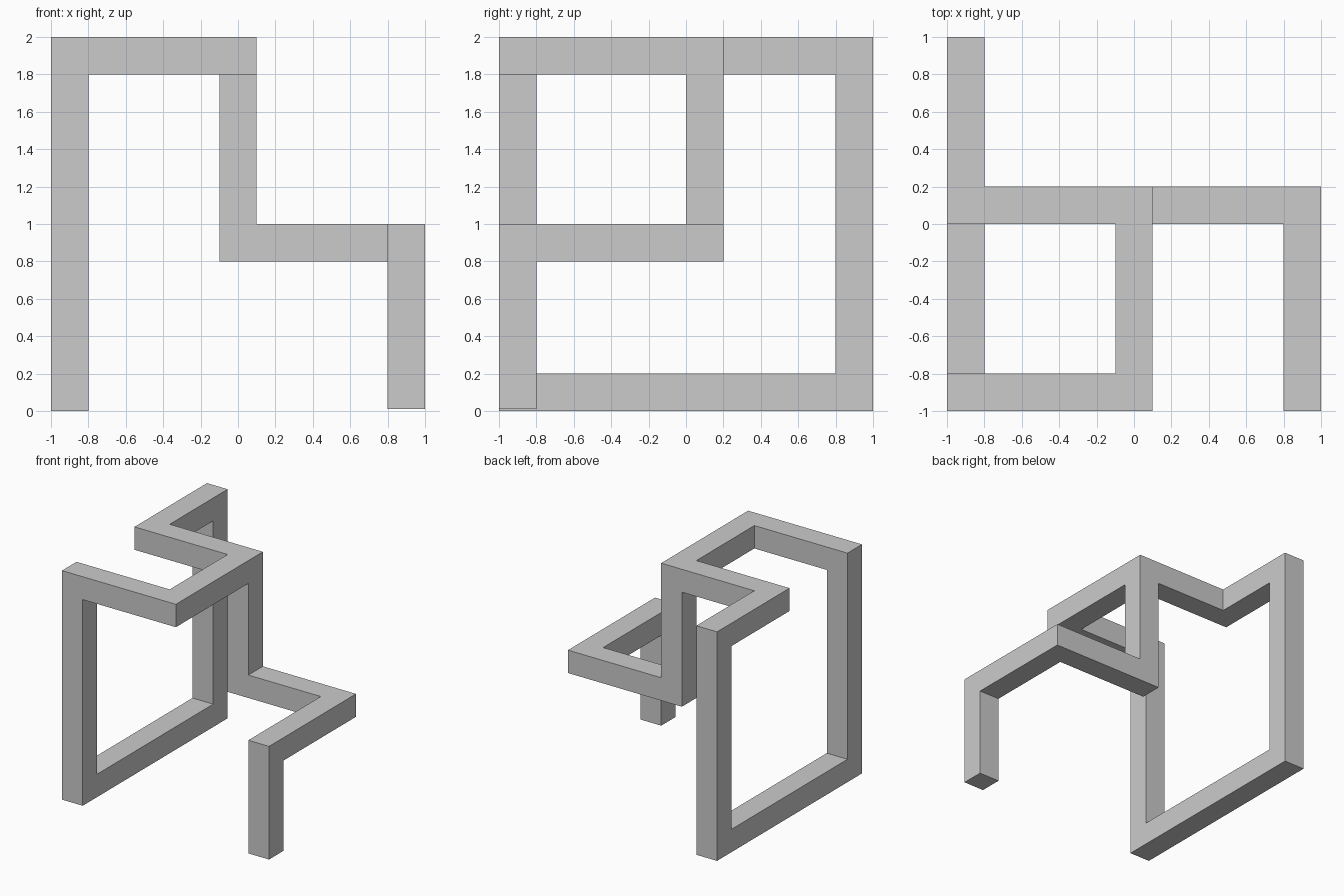
import bpy, bmesh
from mathutils import Vector

if "Cube" in bpy.data.objects:
    bpy.data.objects.remove(bpy.data.objects["Cube"])

BAR = 0.2

# Centre points of the joints and of the free leg end
nodes = {
    "foot": (0.9, -0.9, 0.112),
    "knee": (0.9, -0.9, 0.9),
    "low_corner": (0.9, 0.1, 0.9),
    "post_base": (0, 0.1, 0.9),
    "post_top": (0, 0.1, 1.9),
    "front_mid": (0, -0.9, 1.9),
    "front_left_top": (-0.9, -0.9, 1.9),
    "front_left_base": (-0.9, -0.9, 0.1),
    "back_left_base": (-0.9, 0.9, 0.1),
    "back_left_top": (-0.9, 0.9, 1.9),
    "left_mid": (-0.9, 0.1, 1.9),
}
# One run from the foot through the closed loop back to the post top
run = list(nodes) + ["post_top"]

bm = bmesh.new()

# A cube at every joint
cubes = {}
for name, co in nodes.items():
    verts = bmesh.ops.create_cube(bm, size=BAR)["verts"]
    bmesh.ops.translate(bm, verts=verts, vec=Vector(co))
    cubes[name] = set(verts)


def facing(name, direction):
    """Cube face that looks along the direction."""
    faces = {f for v in cubes[name] for f in v.link_faces
             if all(w in cubes[name] for w in f.verts)}
    return max(faces, key=lambda f: f.calc_center_median().dot(direction))


# Bars: open the facing cube sides and join them with four walls
for a, b in zip(run, run[1:]):
    d = Vector(nodes[b]) - Vector(nodes[a])
    fa, fb = facing(a, d), facing(b, -d)
    ring, others = list(fa.verts), list(fb.verts)
    partner = [min(others, key=lambda w: (w.co - v.co).length) for v in ring]
    bmesh.ops.delete(bm, geom=[fa, fb], context='FACES_ONLY')
    for i in range(4):
        j = (i + 1) % 4
        bm.faces.new((ring[i], ring[j], partner[j], partner[i]))

# Merge coplanar walls into clean flat faces
bmesh.ops.recalc_face_normals(bm, faces=bm.faces[:])
bmesh.ops.dissolve_limit(bm, angle_limit=0.01, verts=bm.verts[:], edges=bm.edges[:])

mesh = bpy.data.meshes.new("bent_bar_frame")
bm.to_mesh(mesh)
bm.free()
bpy.context.collection.objects.link(bpy.data.objects.new("bent_bar_frame", mesh))
